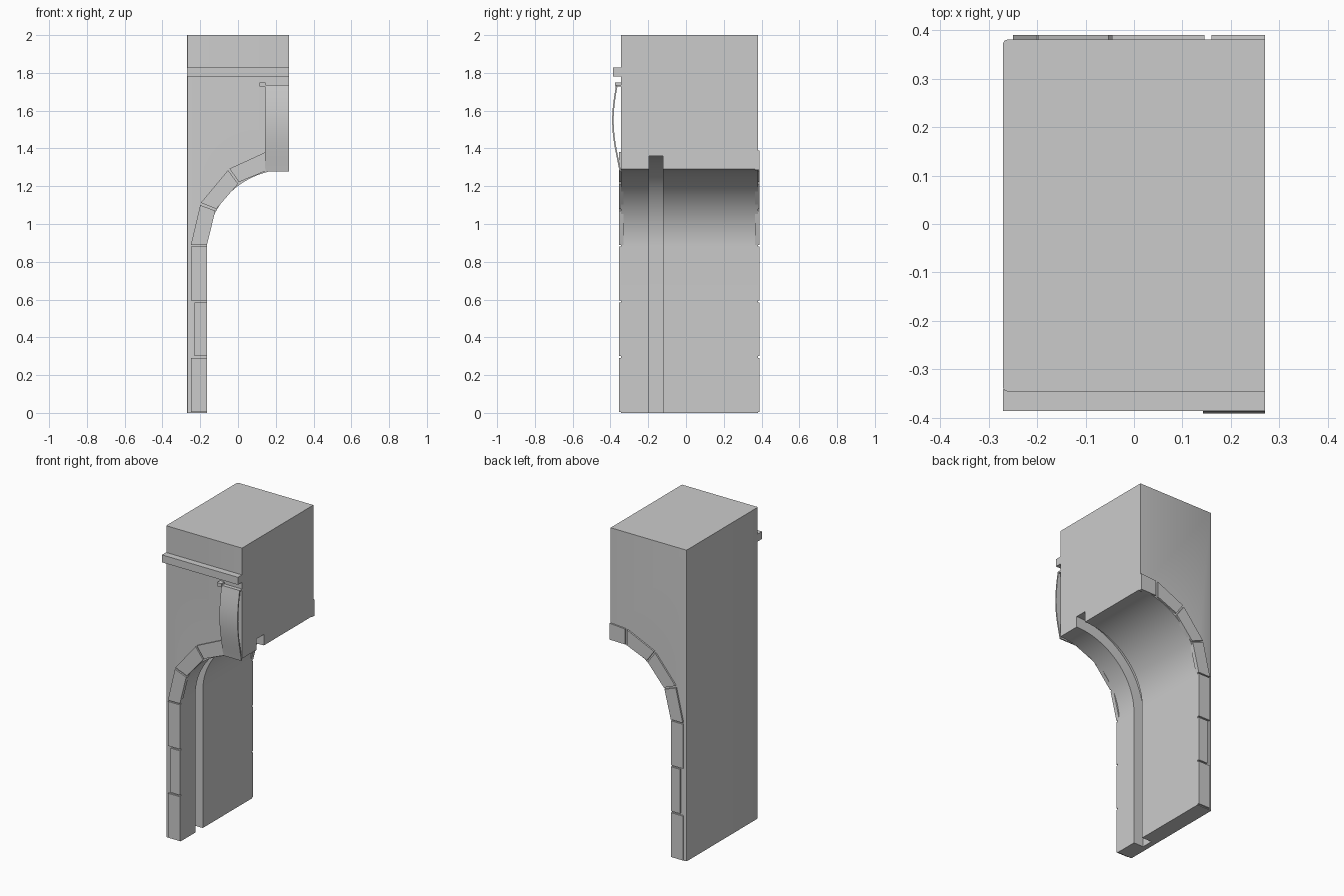
import bpy, bmesh, math

cube = bpy.data.objects.get("Cube")
if cube:
    bpy.data.objects.remove(cube, do_unlink=True)

stone = bpy.data.materials.new("grey_stone")
stone.use_nodes = True
grey = (0.6, 0.6, 0.6, 1)
stone.diffuse_color = grey
stone.node_tree.nodes["Principled BSDF"].inputs["Base Color"].default_value = grey

LEFT, RIGHT = -0.27, 0.27
FRONT, BACK = -0.345, 0.38
SPRING = 0.88


def prism(name, pts, lo, hi, axis="y"):
    """Extrude a closed outline: (x, z) along y, or (y, z) along x."""
    bm = bmesh.new()
    rings = []
    for d in (lo, hi):
        rings.append([bm.verts.new((a, d, b) if axis == "y" else (d, a, b))
                      for a, b in pts])
    n = len(pts)
    bm.faces.new(rings[0])
    bm.faces.new(rings[1][::-1])
    for i in range(n):
        j = (i + 1) % n
        bm.faces.new((rings[0][j], rings[0][i], rings[1][i], rings[1][j]))
    bmesh.ops.recalc_face_normals(bm, faces=bm.faces)
    mesh = bpy.data.meshes.new(name)
    bm.to_mesh(mesh)
    bm.free()
    mesh.materials.append(stone)
    obj = bpy.data.objects.new(name, mesh)
    bpy.context.collection.objects.link(obj)
    return obj


def box(name, x0, x1, y0, y1, z0, z1):
    return prism(name, [(x0, z0), (x1, z0), (x1, z1), (x0, z1)], y0, y1)


def smooth(obj):
    bpy.ops.object.select_all(action="DESELECT")
    obj.select_set(True)
    bpy.context.view_layer.objects.active = obj
    bpy.ops.object.shade_smooth_by_angle(angle=math.radians(30))


def arch(offset, steps=24):
    """Quarter ellipse from the springing line up to the crown."""
    rx, rz = 0.435 + offset, 0.41 + offset
    return [(RIGHT - rx * math.cos(t), SPRING + rz * math.sin(t))
            for t in (math.pi / 2 * i / steps for i in range(steps + 1))]


# Wall with half an arched opening
soffit = arch(0)
wall = prism("arch_wall", [(LEFT, 0), (soffit[0][0], 0)] + soffit
             + [(RIGHT, 2), (LEFT, 2)], FRONT, BACK)

# Softened outer vertical corners
bm = bmesh.new()
bm.from_mesh(wall.data)
corners = [e for e in bm.edges if all(abs(v.co.x - LEFT) < 1e-4 for v in e.verts)
           and abs(e.verts[0].co.z - e.verts[1].co.z) > 1]
bmesh.ops.bevel(bm, geom=corners, offset=0.008, segments=2, profile=0.5,
                affect="EDGES")
bm.to_mesh(wall.data)
bm.free()

# Gate slot cut up the leg and around the soffit
inner = arch(0.07)
cutter = prism("slot_cutter", [(inner[0][0], -0.1)] + inner
               + [(0.4, inner[-1][1]), (0.4, -0.1)], -0.197, -0.122)
cutter.hide_render = True
cut = wall.modifiers.new("gate_slot", "BOOLEAN")
cut.operation = "DIFFERENCE"
cut.solver = "EXACT"
cut.object = cutter
bpy.context.view_layer.objects.active = wall
bpy.ops.object.modifier_apply(modifier=cut.name)
bpy.data.objects.remove(cutter, do_unlink=True)
smooth(wall)

# Facing stones on both sides: leg blocks, then arch blocks
EDGE = -0.165
leg_blocks = [(-0.25, 0.005, 0.29), (-0.23, 0.3, 0.585), (-0.25, 0.595, 0.88)]
arch_blocks = [
    [(-0.25, 0.888), (EDGE, 0.888), (-0.12, 1.07), (-0.2, 1.1)],
    [(-0.197, 1.112), (-0.115, 1.08), (0, 1.213), (-0.053, 1.285)],
    [(-0.045, 1.293), (0.005, 1.222), (0.145, 1.28), (0.145, 1.38)],
]
for side, y0, y1 in (("front", -0.355, -0.33), ("back", 0.365, 0.39)):
    for i, (x, z0, z1) in enumerate(leg_blocks):
        box(f"{side}_leg_stone_{i + 1}", x, EDGE, y0, y1, z0, z1)
    for i, pts in enumerate(arch_blocks):
        prism(f"{side}_arch_stone_{i + 1}", pts, y0, y1)
prism("back_crown_stone", [(0.16, 1.283), (RIGHT, 1.285), (RIGHT, 1.39), (0.16, 1.382)],
      0.365, 0.39)

# Bowed keystone facing with its top plate and end block
curve = []
for i in range(13):
    t = i / 12
    y = -0.352 - 0.018 * t - 0.029 * math.sin(math.pi * t ** 1.1)
    curve.append((y, 1.278 + 0.457 * t))
sheet = prism("keystone_face", curve + [(y + 0.008, z) for y, z in reversed(curve)],
              0.142, RIGHT, axis="x")
smooth(sheet)
box("keystone_top", 0.142, RIGHT, -0.37, FRONT, 1.727, 1.737)
box("keystone_end_block", 0.115, 0.145, -0.377, FRONT, 1.727, 1.75)

# String course across the front
box("string_course", LEFT, RIGHT, -0.386, FRONT + 0.005, 1.78, 1.828)
